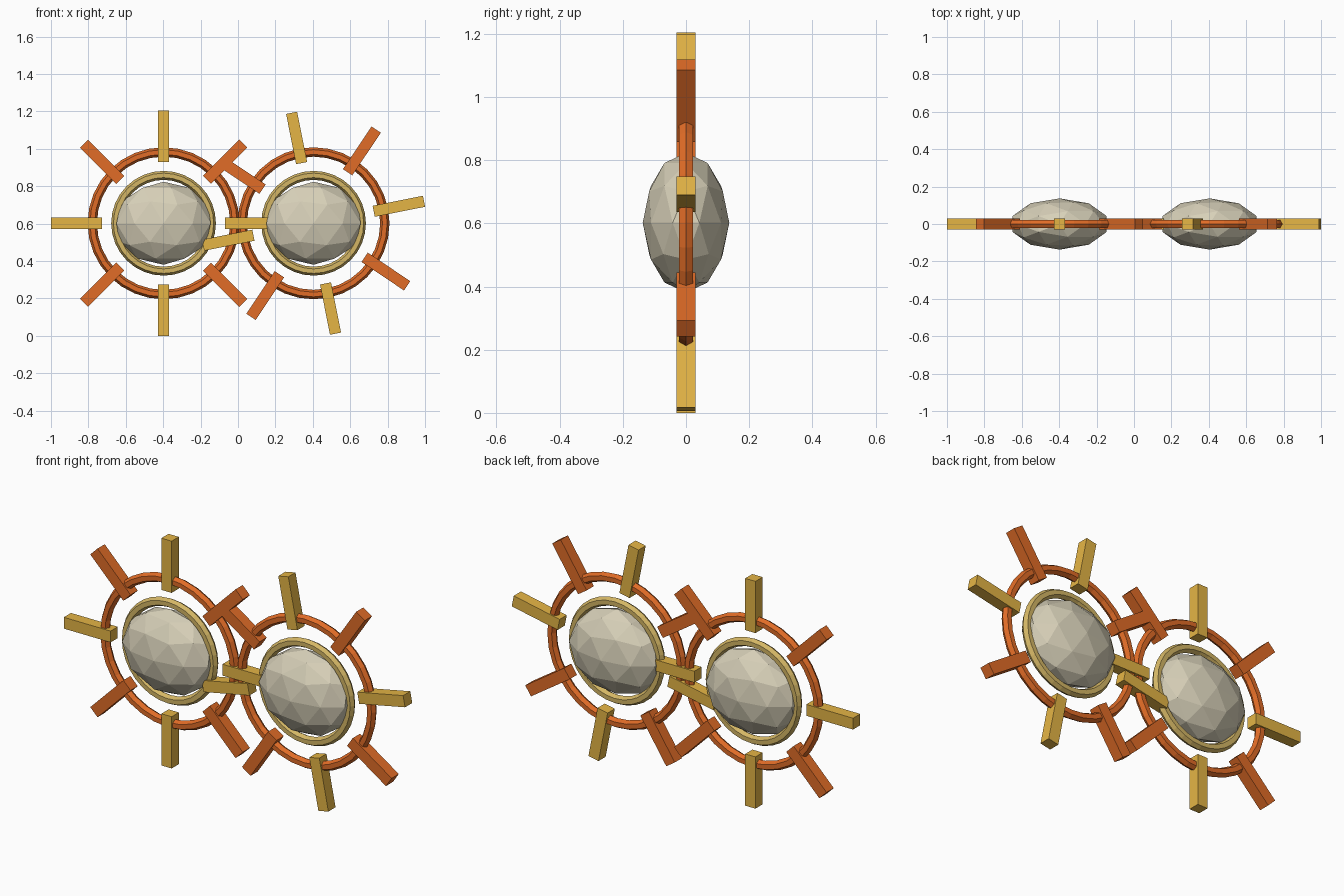
import bpy, math
from mathutils import Matrix, Vector

if "Cube" in bpy.data.objects:
    bpy.data.objects.remove(bpy.data.objects["Cube"])


def material(name, color):
    m = bpy.data.materials.new(name)
    m.diffuse_color = (*color, 1)
    m.use_nodes = True
    m.node_tree.nodes["Principled BSDF"].inputs["Base Color"].default_value = m.diffuse_color
    return m


ORANGE = material("orange", (0.75, 0.15, 0.02))
GOLD = material("gold", (0.78, 0.46, 0.06))
PALE_GOLD = material("pale_gold", (0.66, 0.47, 0.13))
STONE = material("stone", (0.68, 0.63, 0.48))


def finish(name, mat):
    ob = bpy.context.object
    ob.name = name
    ob.data.materials.append(mat)
    return ob


def ring(name, centre, major, minor, mat):
    bpy.ops.mesh.primitive_torus_add(
        major_radius=major, minor_radius=minor, major_segments=32,
        minor_segments=6, location=centre, rotation=(math.pi / 2, 0, 0))
    finish(name, mat)


def tooth(name, centre, angle, mat):
    # box lying across the outer ring, pointing away from the centre
    bpy.ops.mesh.primitive_cube_add(size=1)
    ob = finish(name, mat)
    ob.matrix_world = (Matrix.Translation(centre)
                       @ Matrix.Rotation(-angle, 4, 'Y')
                       @ Matrix.Translation((0.465, 0, 0))
                       @ Matrix.Diagonal((0.274, 0.06, 0.06, 1)))


def wheel(side, x, turn):
    c = Vector((x, 0, 0.602))
    ring(side + "_outer_ring", c, 0.381, 0.025, ORANGE)
    ring(side + "_inner_ring", c, 0.256, 0.024, PALE_GOLD)
    # faceted stone in the middle
    bpy.ops.mesh.primitive_ico_sphere_add(subdivisions=2, radius=1, location=c)
    finish(side + "_stone", STONE).scale = (0.265, 0.137, 0.222)
    # eight teeth, alternating gold and orange
    for i in range(8):
        tooth(f"{side}_tooth_{i + 1}", c, turn + i * math.pi / 4,
              ORANGE if i % 2 else GOLD)


wheel("left", -0.398, 0)
wheel("right", 0.404, math.radians(11.25))
